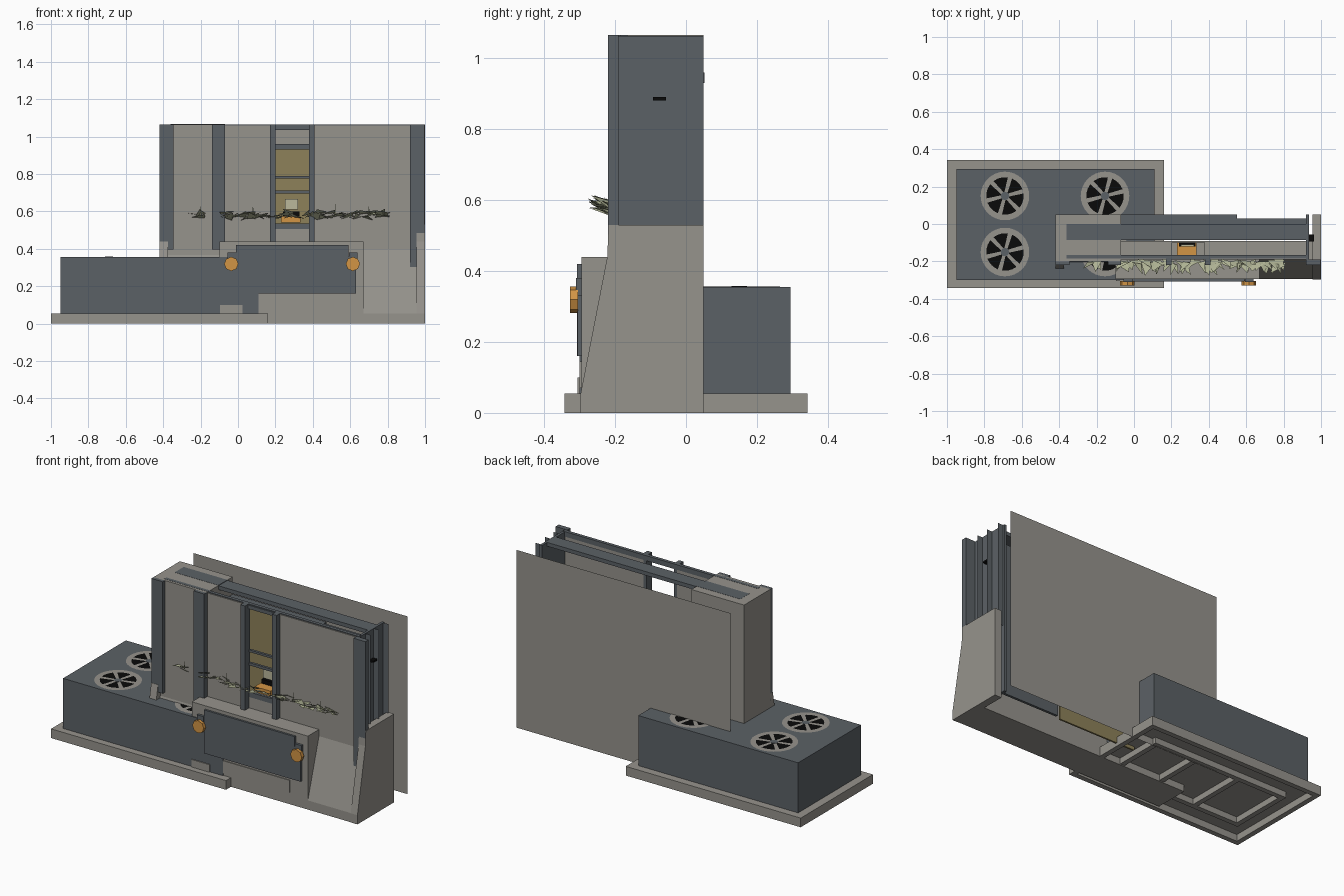
import bpy, bmesh, math, random
from mathutils import Vector, Matrix

random.seed(4)
if "Cube" in bpy.data.objects:
    bpy.data.objects.remove(bpy.data.objects["Cube"])


def material(name, r, g, b):
    m = bpy.data.materials.new(name)
    m.use_nodes = True
    m.diffuse_color = (r, g, b, 1)
    m.node_tree.nodes["Principled BSDF"].inputs["Base Color"].default_value = (r, g, b, 1)
    return m


GREY = material("concrete grey", .305, .292, .265)
DARK = material("slate metal", .105, .12, .133)
TAN = material("interior tan", .27, .22, .10)
AMBER = material("amber lamp", .65, .30, .06)
LEAF = material("pale leaf", .42, .44, .29)
BLACK = material("black", .003, .003, .003)
CREAM = material("pale screen", .50, .48, .33)


def finish(name, bm, mat):
    bmesh.ops.recalc_face_normals(bm, faces=bm.faces)
    mesh = bpy.data.meshes.new(name)
    bm.to_mesh(mesh)
    bm.free()
    mesh.materials.append(mat)
    ob = bpy.data.objects.new(name, mesh)
    bpy.context.collection.objects.link(ob)
    return ob


def box(name, mat, xs, ys, zs):
    bm = bmesh.new()
    bmesh.ops.create_cube(bm, size=1)
    for v in bm.verts:
        for i, (lo, hi) in enumerate((xs, ys, zs)):
            v.co[i] = lo if v.co[i] < 0 else hi
    return finish(name, bm, mat)


def sheet(name, mat, xs, y, zs):
    """Upright sheet without thickness, facing along y."""
    bm = bmesh.new()
    bm.faces.new([bm.verts.new((xs[i], y, zs[k])) for i, k in ((0, 0), (1, 0), (1, 1), (0, 1))])
    return finish(name, bm, mat)


def prism_x(name, mat, profile, x0, x1):
    """Extrude a (y, z) profile along x."""
    bm = bmesh.new()
    face = bm.faces.new([bm.verts.new((x0, y, z)) for y, z in profile])
    out = bmesh.ops.extrude_face_region(bm, geom=[face])
    bmesh.ops.translate(bm, vec=(x1 - x0, 0, 0),
                        verts=[g for g in out["geom"] if isinstance(g, bmesh.types.BMVert)])
    return finish(name, bm, mat)


def cylinder(name, mat, centre, radius, depth, sides, axis="Z"):
    bm = bmesh.new()
    bmesh.ops.create_cone(bm, cap_ends=True, segments=sides, radius1=radius,
                          radius2=radius, depth=depth)
    rot = Matrix.Rotation(math.pi / 2, 4, "X") if axis == "Y" else Matrix()
    bmesh.ops.transform(bm, matrix=Matrix.Translation(centre) @ rot, verts=bm.verts)
    return finish(name, bm, mat)


def frame(name, mat, xs, ys, zs, w):
    """Four bars around a rectangle lying flat."""
    box(name + "_front", mat, xs, (ys[0], ys[0] + w), zs)
    box(name + "_back", mat, xs, (ys[1] - w, ys[1]), zs)
    box(name + "_left", mat, (xs[0], xs[0] + w), (ys[0] + w, ys[1] - w), zs)
    box(name + "_right", mat, (xs[1] - w, xs[1]), (ys[0] + w, ys[1] - w), zs)


# Plinth, hollow underneath with ribs
box("plinth_top", GREY, (-1, .16), (-.342, .342), (.04, .055))
frame("plinth_rim", GREY, (-1, .16), (-.342, .342), (0, .04), .03)
frame("plinth_inner_frame", GREY, (-.88, .02), (-.2, .2), (.005, .04), .03)
for x in (-.58, -.28):
    box("plinth_rib", GREY, (x, x + .03), (-.17, .17), (.005, .04))

# Cooling unit with four roof fans
box("cooling_unit", DARK, (-.95, .11), (-.3, .295), (.055, .355))


def fan(cx, cy):
    z = .355
    cylinder("fan_opening", BLACK, (cx, cy, z), .115, .002, 32)
    bm = bmesh.new()
    n = 32
    for i in range(n):
        a, b = (2 * math.pi * k / n for k in (i, i + 1))
        bm.faces.new([bm.verts.new((cx + r * math.cos(t), cy + r * math.sin(t), z + .002))
                      for r, t in ((.1, a), (.13, a), (.13, b), (.1, b))])
    bmesh.ops.remove_doubles(bm, verts=bm.verts, dist=.0001)
    finish("fan_ring", bm, GREY)
    bm = bmesh.new()
    for i in range(6):
        t = math.pi * i / 3 + .25
        d, s = Vector((math.cos(t), math.sin(t), 0)), Vector((-math.sin(t), math.cos(t), 0))
        c = Vector((cx, cy, z + .0018))
        bm.faces.new([bm.verts.new(c + d * r + s * w)
                      for r, w in ((.01, -.008), (.105, -.012), (.105, .012), (.01, .008))])
    finish("fan_blades", bm, GREY)
    cylinder("fan_hub", DARK, (cx, cy, z + .001), .022, .003, 16)


for fx in (-.69, -.155):
    for fy in (-.15, .15):
        fan(fx, fy)

# Freestanding thin screen wall behind
sheet("rear_screen_wall", GREY, (-.42, 1), .178, (0, 1.065))

# Sloped base with end walls
prism_x("sloped_base", GREY, [(-.295, 0), (-.295, .055), (-.19, .4), (-.09, .4), (-.09, 0)], -.42, .96)
prism_x("end_wall_left", GREY, [(-.296, .055), (-.222, .44), (-.19, .44), (-.19, .055)], -.42, -.375)
prism_x("end_wall_right", GREY, [(-.297, 0), (-.297, .055), (-.222, .44), (-.218, .53), (.05, .53), (.05, 0)],
        .955, 1)
box("front_block", GREY, (-.1, .67), (-.295, -.18), (0, .44))

# Solid end tower and thin facade panels either side of the window
box("end_tower", GREY, (-.42, -.07), (-.2, .05), (.355, 1.065))
box("tower_roof_strip", DARK, (-.36, -.07), (-.085, 0), (1.06, 1.066))
box("tower_front_strip", DARK, (-.36, -.07), (-.185, -.165), (1.06, 1.066))
box("facade_panel_left", GREY, (-.07, .18), (-.19, -.17), (.39, 1.06))
box("facade_panel_right", GREY, (.4, .92), (-.19, -.17), (.39, 1.06))
box("roof_beam", DARK, (-.07, .935), (-.085, 0), (1.04, 1.063))
box("front_top_rail", DARK, (-.07, .93), (-.185, -.165), (1.035, 1.065))

# Dark facade columns and slim window mullions
for x0, x1, z0 in ((-.42, -.345, .395), (-.14, -.07, .395), (.92, .998, .44), (.92, .954, .29)):
    box("facade_column", DARK, (x0, x1), (-.22, -.19), (z0, 1.065))
for x0, x1 in ((.17, .2), (.38, .41)):
    box("window_mullion", DARK, (x0, x1), (-.22, -.17), (.44, 1.065))

# Open end with vertical channels
box("end_jamb", DARK, (.92, .935), (-.2, .05), (.05, 1.063))
for y in (-.13, -.05, .04):
    sheet("end_channel_fin", DARK, (.935, .97), y, (.45, 1.063))
box("end_handle", BLACK, (.935, .962), (-.093, -.056), (.88, .89))

# Interior backing and window contents
box("interior_back_panel", TAN, (.04, .55), (.04, .05), (.02, .93))
box("interior_side_panel", DARK, (.55, .92), (.015, .03), (.05, .93))
box("interior_near_panel", DARK, (-.07, .04), (.015, .03), (.05, .93))
box("interior_roof", DARK, (-.07, .55), (0, .052), (.93, .96))
box("interior_side_roof", DARK, (.55, .92), (0, .03), (.93, .96))
for z, h in ((.775, .013), (.695, .016), (.505, .03)):
    box("window_crossbar", DARK, (.2, .38), (-.18, -.165), (z, z + h))
box("window_top_bar", DARK, (.2, .38), (-.19, -.165), (1.04, 1.06))
box("window_sill", GREY, (.2, .38), (-.18, -.1), (.4, .505))
box("display_screen", CREAM, (.25, .32), (-.12, -.11), (.61, .665))
box("display_stand", BLACK, (.24, .33), (-.12, -.1), (.575, .6))
box("window_seat", AMBER, (.23, .335), (-.17, -.1), (.54, .572))

# Front equipment panel, brackets and lamps
box("front_panel", DARK, (-.01, .59), (-.307, -.29), (.16, .42))
box("front_panel_wing", DARK, (.08, .63), (-.306, -.29), (.16, .36))
for x in (-.036, .614):
    box("lamp_bracket", DARK, (x - .02, x + .025), (-.31, -.29), (.33, .38))
    cylinder("lamp", AMBER, (x, -.316, .319), .038, .023, 8, "Y")
box("lower_access_plate", GREY, (.11, .55), (-.3, -.29), (.07, .145))
box("small_step_box", GREY, (-.095, .025), (-.306, -.29), (.055, .1))

# Strip of trailing plants: broad pointed leaves reaching forward and up
bm = bmesh.new()
for i in range(75):
    x = random.uniform(-.25, .79)
    if -.13 < x < -.07:
        continue
    root = Vector((x, random.uniform(-.215, -.19), random.uniform(.562, .59)))
    reach = random.uniform(.03, .065)
    tip = root + Vector((random.uniform(-.05, .05), -reach, reach * random.uniform(.1, .55)))
    side = Vector((random.uniform(.015, .04), random.uniform(-.01, .01), random.uniform(-.012, .012)))
    bm.faces.new([bm.verts.new(p) for p in (root - side, root + side, tip)])
for x in (-.2, .08, .52, .7):
    bm.faces.new([bm.verts.new((x + dx, -.22, z)) for dx, z in ((-.004, .58), (.004, .58), (0, .64))])
finish("trailing_plants", bm, LEAF)
